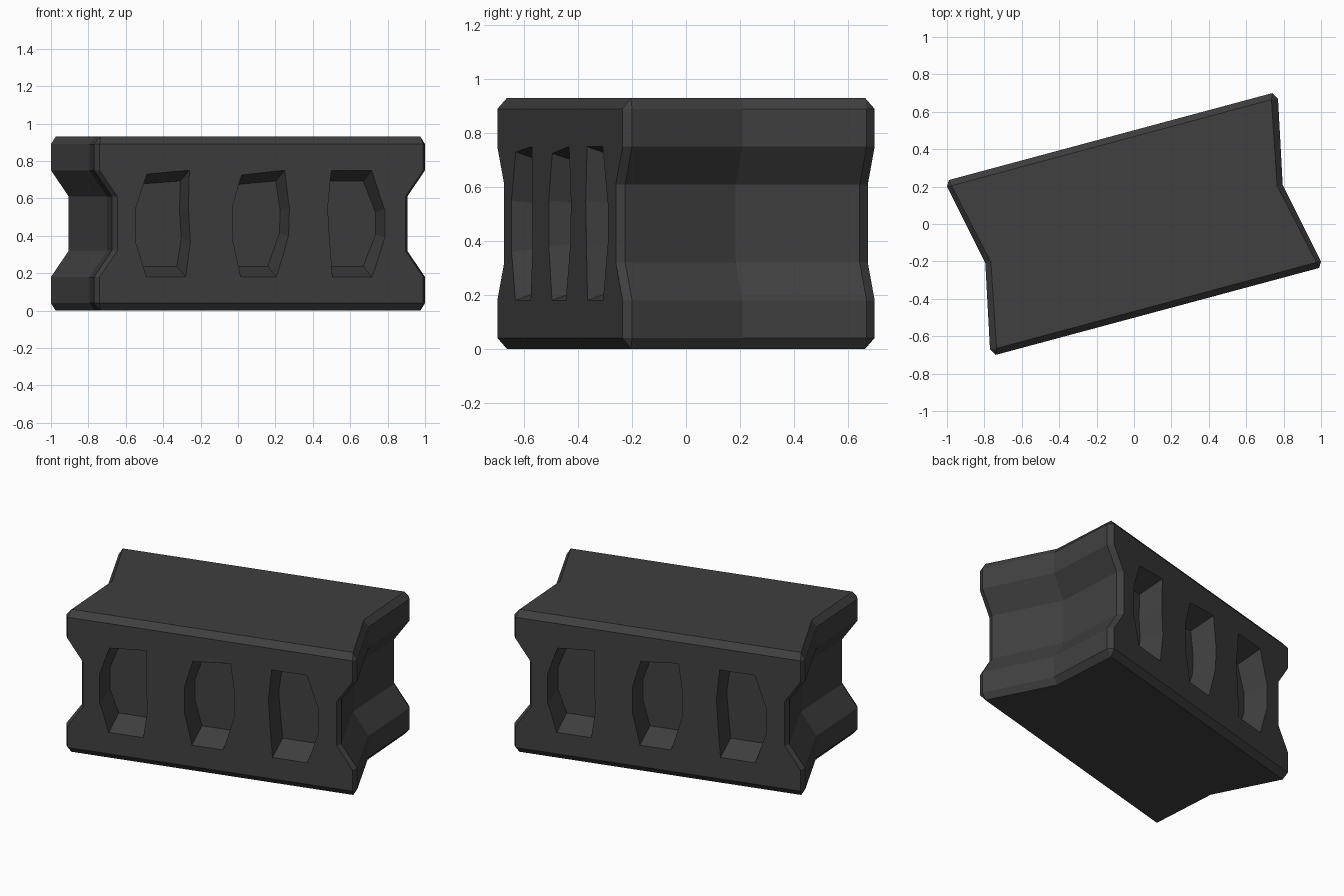
import bpy
import bmesh
from mathutils import Vector

cube = bpy.data.objects.get("Cube")
if cube:
    bpy.data.objects.remove(cube, do_unlink=True)

# Single dark material
charcoal = bpy.data.materials.new("charcoal_grey")
charcoal.use_nodes = True
colour = (0.05, 0.05, 0.05, 1)
charcoal.diffuse_color = colour
shader = next(n for n in charcoal.node_tree.nodes if n.type == "BSDF_PRINCIPLED")
shader.inputs["Base Color"].default_value = colour


def loft(name, rings):
    """Join equal-length rings of points into a closed solid."""
    bm = bmesh.new()
    loops = [[bm.verts.new(point) for point in ring] for ring in rings]
    for low, high in zip(loops, loops[1:]):
        for i in range(len(low)):
            j = (i + 1) % len(low)
            bm.faces.new((low[i], low[j], high[j], high[i]))
    bm.faces.new(list(reversed(loops[0])))
    bm.faces.new(loops[-1])
    bmesh.ops.remove_doubles(bm, verts=bm.verts, dist=0.0005)
    bmesh.ops.recalc_face_normals(bm, faces=bm.faces)
    mesh = bpy.data.meshes.new(name)
    bm.to_mesh(mesh)
    bm.free()
    mesh.materials.append(charcoal)
    obj = bpy.data.objects.new(name, mesh)
    bpy.context.collection.objects.link(obj)
    return obj


# Brick body: slanted outline with notched ends, chamfered corners and a waist
outer = [(0.99, -0.235), (1.0, -0.2), (0.795, 0.21), (0.77, 0.67), (0.74, 0.7)]
inner = [(0.975, -0.205)] * 2 + [(0.765, 0.205)] + [(0.735, 0.665)] * 2
HEIGHT = 0.93
SLOPE = (0.7 - 0.235) / (0.99 + 0.74)


def body_ring(half, z, pinch=0):
    points = [Vector((x - pinch, y - pinch * SLOPE, z)) for x, y in half]
    return points + [Vector((-p.x, -p.y, z)) for p in points]


half_levels = [(inner, 0, 0), (outer, 0.04, 0), (outer, 0.18, 0), (outer, 0.32, 0.095)]
levels = half_levels + [(h, HEIGHT - z, p) for h, z, p in reversed(half_levels)]
body = loft("notched_brick", [body_ring(*level) for level in levels])

# Tapered recesses on the front, repeated by a half turn on the back
recesses = [
    [(-.545, .55), (-.545, .36), (-.49, .18), (-.28, .18),
     (-.255, .37), (-.265, .55), (-.26, .75), (-.485, .73)],
    [(-.03, .55), (-.03, .38), (.015, .18), (.205, .18),
     (.27, .4), (.275, .55), (.25, .75), (.02, .725)],
    [(.48, .55), (.49, .38), (.505, .18), (.715, .18),
     (.785, .39), (.785, .54), (.715, .75), (.5, .75)],
]
inward = Vector((-SLOPE, 1, 0)).normalized()
DEPTH = 0.16


def recess_ring(outline, t):
    mid = sum(x for x, z in outline) / len(outline)
    ring = []
    for x, z in outline:
        px = mid + (x - mid) * (1 - 0.05 * t)
        pz = HEIGHT / 2 + (z - HEIGHT / 2) * (1 - 0.2 * t)
        ring.append(Vector((px, -0.7 + SLOPE * (px + 0.74), pz)) + inward * DEPTH * t)
    return ring


for side in (1, -1):
    for outline in recesses:
        rings = [[Vector((p.x * side, p.y * side, p.z)) for p in recess_ring(outline, t)]
                 for t in (-0.3, 1)]
        cutter = loft("recess_cutter", rings)
        cutter.hide_render = True
        cut = body.modifiers.new("recess", "BOOLEAN")
        cut.operation = "DIFFERENCE"
        cut.solver = "EXACT"
        cut.object = cutter
        bpy.context.view_layer.objects.active = body
        bpy.ops.object.modifier_apply(modifier=cut.name)
        bpy.data.objects.remove(cutter, do_unlink=True)
